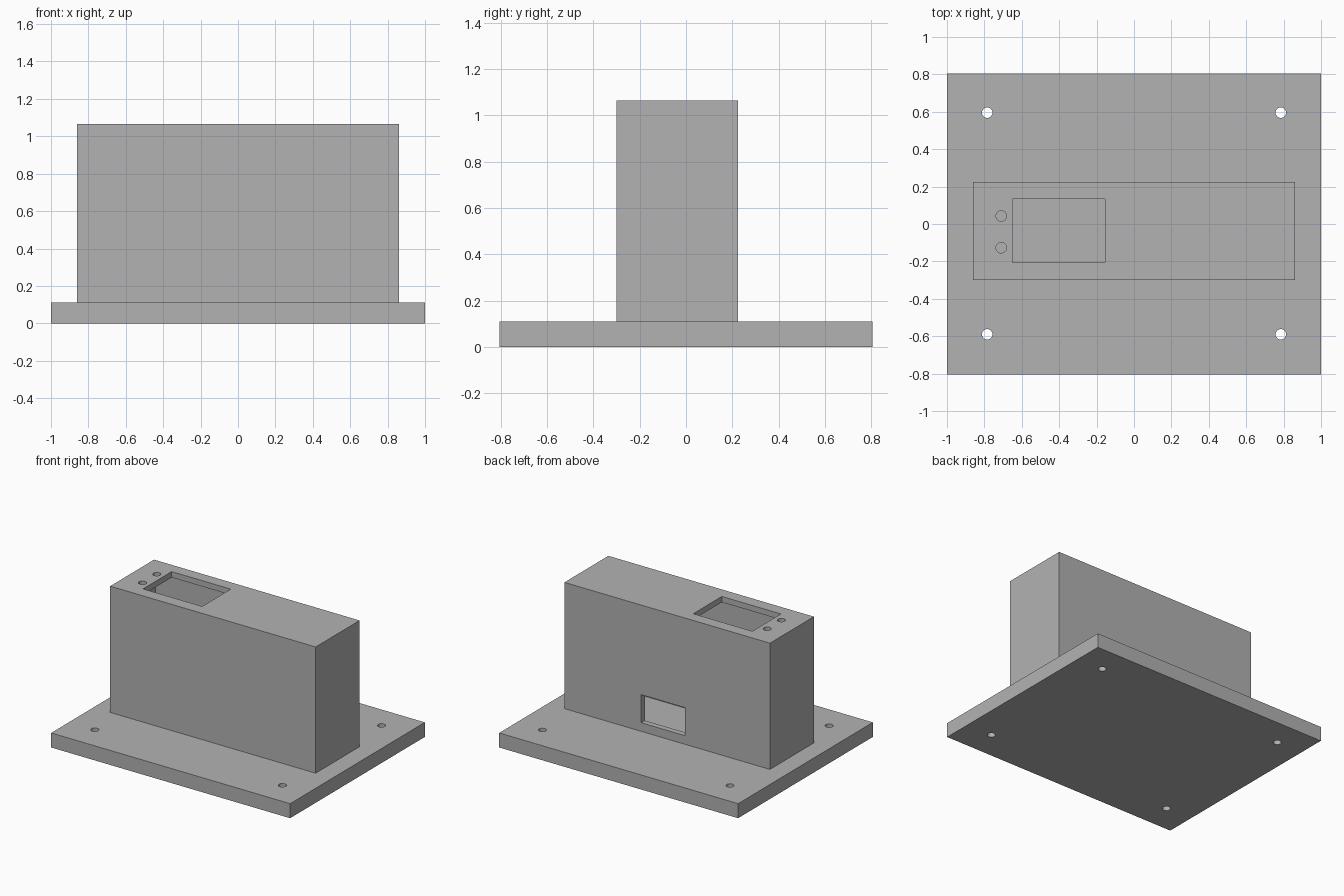
import bpy

cube = bpy.data.objects.get("Cube")
if cube:
    bpy.data.objects.remove(cube, do_unlink=True)

grey = bpy.data.materials.new("plain_grey")
grey.use_nodes = True
colour = (0.448, 0.448, 0.448, 1)
grey.diffuse_color = colour
grey.node_tree.nodes["Principled BSDF"].inputs["Base Color"].default_value = colour


def box(name, x, y, z):
    """Box spanning the given (low, high) range on each axis."""
    spans = (x, y, z)
    bpy.ops.mesh.primitive_cube_add(size=1, location=[(a + b) / 2 for a, b in spans])
    ob = bpy.context.object
    ob.name = name
    ob.scale = [b - a for a, b in spans]
    bpy.ops.object.transform_apply(location=True, rotation=False, scale=True)
    ob.data.materials.append(grey)
    return ob


def drill(x, y, z, radius=0.028):
    """Upright round cutter centred on a point."""
    bpy.ops.mesh.primitive_cylinder_add(vertices=32, radius=radius, depth=0.3, location=(x, y, z))
    ob = bpy.context.object
    ob.data.materials.append(grey)
    return ob


def cut(target, cutters):
    """Subtract every cutter from the target, then discard the cutters."""
    for cutter in cutters:
        cutter.hide_render = True
        mod = target.modifiers.new("cut", 'BOOLEAN')
        mod.operation = 'DIFFERENCE'
        mod.solver = 'EXACT'
        mod.object = cutter
        bpy.context.view_layer.objects.active = target
        bpy.ops.object.modifier_apply(modifier=mod.name)
        bpy.data.objects.remove(cutter, do_unlink=True)
    bpy.ops.object.select_all(action='DESELECT')
    target.select_set(True)
    bpy.context.view_layer.objects.active = target
    bpy.ops.object.shade_smooth_by_angle()


BASE_TOP, TOP, WALL = 0.11, 1.065, 0.044
X, FRONT, BACK = 0.86, -0.30, 0.225

# Mounting plate with four corner screw holes
plate = box("base_plate", (-1, 1), (-0.805, 0.805), (0, BASE_TOP))
cut(plate, [drill(x, y, BASE_TOP / 2) for x in (-0.785, 0.785) for y in (-0.59, 0.595)])

# Hollow housing, open underneath where it meets the plate
housing = box("housing", (-X, X), (FRONT, BACK), (BASE_TOP, TOP))
cut(housing, [
    box("cavity", (-X + WALL, X - WALL), (FRONT + WALL, BACK - WALL), (0, TOP - WALL)),
    # display opening in the lid
    box("lid_opening", (-0.65, -0.155), (-0.207, 0.135), (0.9, 1.2)),
    # cable window in the back wall
    box("back_window", (-0.15, 0.217), (0.1, 0.4), (0.175, 0.387)),
    # two button holes beside the display opening
    drill(-0.71, 0.043, TOP),
    drill(-0.71, -0.127, TOP),
])
